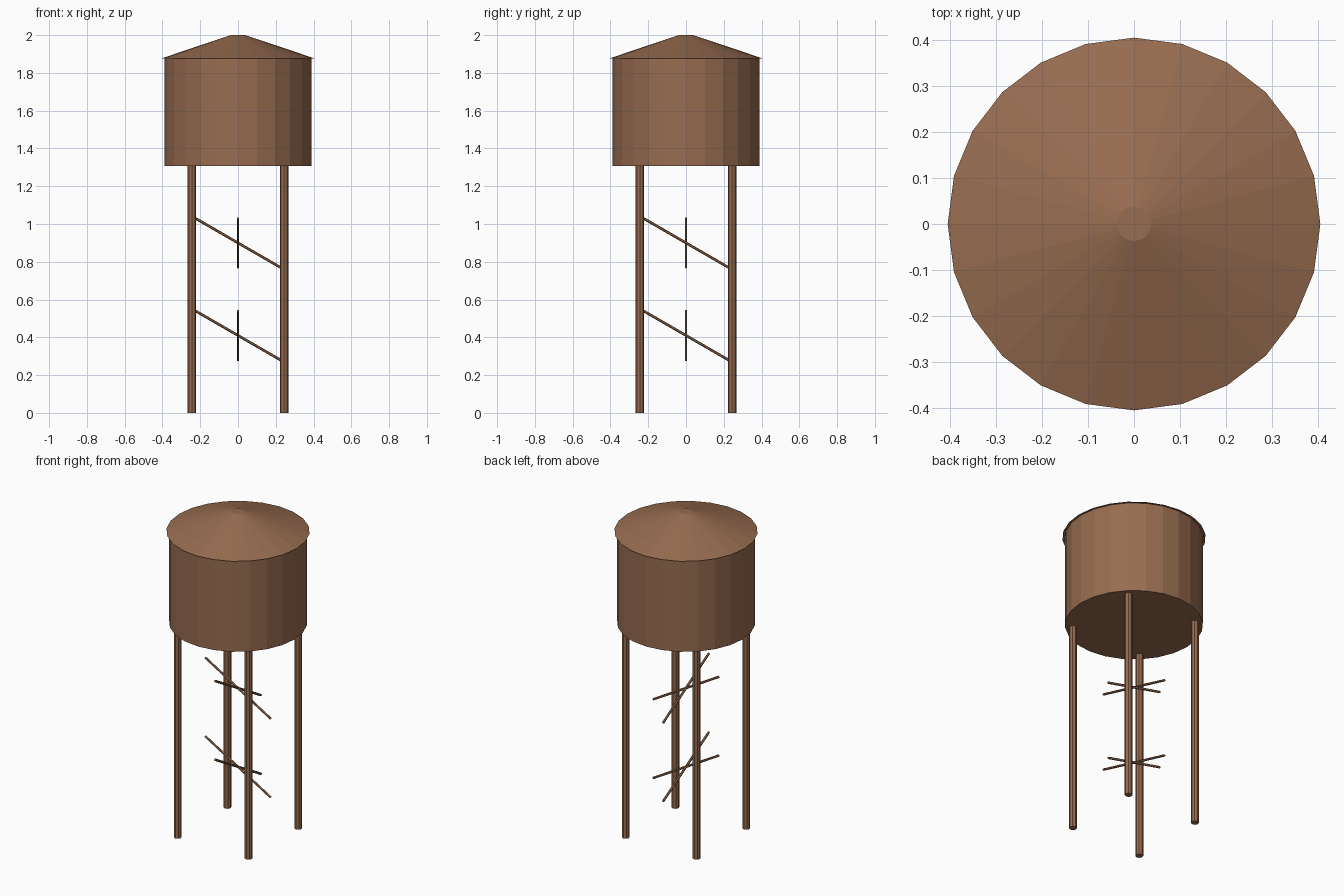
import bpy, math
from mathutils import Vector

if "Cube" in bpy.data.objects:
    bpy.data.objects.remove(bpy.data.objects["Cube"])

wood = bpy.data.materials.new("brown_wood")
wood.diffuse_color = (0.31, 0.15, 0.08, 1)
wood.use_nodes = True
wood.node_tree.nodes["Principled BSDF"].inputs["Base Color"].default_value = wood.diffuse_color


def cone(name, sides, r1, r2, a, b):
    """Round bar, drum or cone running from point a to point b."""
    a, b = Vector(a), Vector(b)
    d = b - a
    bpy.ops.mesh.primitive_cone_add(vertices=sides, radius1=r1, radius2=r2,
                                    depth=d.length, location=(a + b) / 2)
    ob = bpy.context.object
    ob.name = name
    if abs(d.x) + abs(d.y) > 1e-6:
        ob.rotation_euler = d.to_track_quat('Z', 'Y').to_euler()
    ob.data.materials.append(wood)
    return ob


TANK_BASE, TANK_TOP = 1.307, 1.877

# Tank drum and shallow roof with a small flat tip
cone("tank", 24, 0.39, 0.39, (0, 0, TANK_BASE), (0, 0, TANK_TOP))
cone("roof", 24, 0.405, 0.037, (0, 0, TANK_TOP), (0, 0, 2.0))

# Four legs
for sx, side in ((-1, "left"), (1, "right")):
    for sy, end in ((-1, "front"), (1, "back")):
        x, y = sx * 0.244, sy * 0.244
        cone(f"{end}_{side}_leg", 8, 0.0225, 0.0225, (x, y, 0), (x, y, TANK_BASE))

# Two levels of crossed braces through the centre, each sloping 30 degrees
h, v = 0.26 * math.cos(math.radians(30)), 0.26 * math.sin(math.radians(30))
for level, z in (("lower", 0.41), ("upper", 0.9)):
    cone(f"{level}_side_brace", 6, 0.007, 0.007, (-h, 0, z + v), (h, 0, z - v))
    cone(f"{level}_depth_brace", 6, 0.007, 0.007, (0, -h, z + v), (0, h, z - v))
